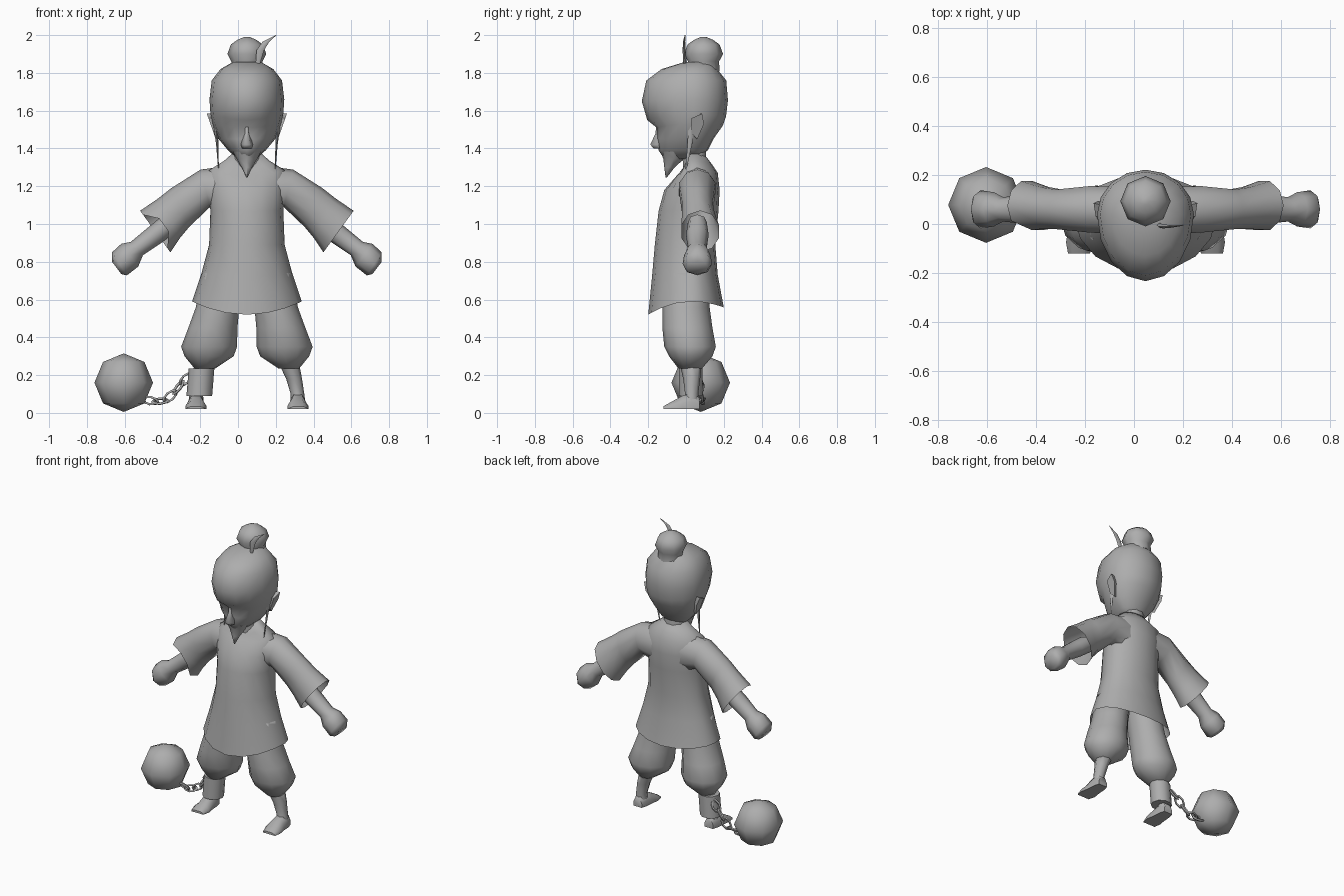
import bpy, bmesh, math
from mathutils import Vector, Quaternion

if "Cube" in bpy.data.objects:
    bpy.data.objects.remove(bpy.data.objects["Cube"])

CX = 0.047  # the figure's own symmetry line

grey = bpy.data.materials.new("plain_grey")
grey.diffuse_color = (0.42, 0.42, 0.42, 1)
grey.use_nodes = True
grey.node_tree.nodes["Principled BSDF"].inputs["Base Color"].default_value = grey.diffuse_color


def finish(ob, name, angle=80):
    ob.name = name
    ob.data.materials.clear()
    ob.data.materials.append(grey)
    bpy.ops.object.select_all(action='DESELECT')
    ob.select_set(True)
    bpy.context.view_layer.objects.active = ob
    bpy.ops.object.shade_smooth_by_angle(angle=math.radians(angle))
    return ob


def loft(name, rings, cap_start=True, cap_end=True, angle=80):
    """Skin a list of equally sized point rings."""
    bm = bmesh.new()
    rows = [[bm.verts.new(p) for p in r] for r in rings]
    n = len(rows[0])
    for a, b in zip(rows, rows[1:]):
        for i in range(n):
            j = (i + 1) % n
            bm.faces.new((a[i], a[j], b[j], b[i]))
    if cap_start:
        bm.faces.new(rows[0][::-1])
    if cap_end:
        bm.faces.new(rows[-1])
    bmesh.ops.recalc_face_normals(bm, faces=bm.faces)
    me = bpy.data.meshes.new(name)
    bm.to_mesh(me)
    bm.free()
    ob = bpy.data.objects.new(name, me)
    bpy.context.collection.objects.link(ob)
    return finish(ob, name, angle)


def level(z, rx, yf, yb, ymid=None, cx=CX, dip=0.0, n=16):
    """Horizontal egg ring; dip lowers its front (and, less, its back)."""
    ym = (yf + yb) / 2 if ymid is None else ymid
    pts = []
    for i in range(n):
        a = math.tau * i / n
        c, s = math.cos(a), math.sin(a)
        y = ym + s * ((yb - ym) if s > 0 else (ym - yf))
        pts.append(Vector((cx + rx * c, y, z - dip * s * s * (0.45 if s > 0 else 1))))
    return pts


def limb(side, top, bot, cy, ry, n=10):
    """Ring across an arm, given its upper and lower outline points (x, z)."""
    t = Vector((CX + side * top[0], cy, top[1]))
    b = Vector((CX + side * bot[0], cy, bot[1]))
    c, h = (t + b) / 2, (t - b) / 2
    return [c + h * math.cos(math.tau * i / n) + Vector((0, ry * math.sin(math.tau * i / n), 0))
            for i in range(n)]


def strip(name, pts):
    """Thin tapering strand through (x, y, z, half width in x, half depth in y)."""
    loft(name, [[Vector((x - w, y, z)), Vector((x, y - d, z)),
                 Vector((x + w, y, z)), Vector((x, y + d, z))] for x, y, z, w, d in pts])


# head with overhanging brow and sunken eye band
loft("head", [level(*r[:4], ymid=0.04, dip=r[4]) for r in (
    (1.345, .05, -.115, .06, 0), (1.39, .10, -.145, .115, 0),
    (1.45, .15, -.155, .145, 0), (1.53, .182, -.155, .195, .02),
    (1.585, .193, -.205, .212, .035), (1.66, .198, -.234, .222, .01),
    (1.76, .186, -.21, .213, 0), (1.82, .14, -.13, .165, 0),
    (1.857, .075, -.01, .15, 0))])
loft("neck", [level(1.25, .08, -.02, .13, n=10), level(1.33, .075, -.02, .11, n=10),
              level(1.43, .08, -.03, .11, n=10)])
loft("nose", [level(1.40, .026, -.175, -.11, n=6), level(1.42, .032, -.195, -.11, n=6),
              level(1.48, .015, -.165, -.11, n=6), level(1.54, .012, -.16, -.11, n=6)])
loft("beard", [level(1.385, .075, -.135, 0, n=8), level(1.345, .055, -.12, -.01, n=8),
               level(1.30, .028, -.115, -.06, n=8), level(1.245, .003, -.108, -.102, n=8)])

# topknot and its loose lock
loft("topknot", [level(z, r, .093 - r, .093 + r, n=8) for z, r in (
    (1.81, .085), (1.86, .082), (1.90, .103), (1.95, .085), (1.975, .05), (1.99, .015))])
strip("hair_lock", [(.105, -.005, 1.85, .012, .01), (.118, -.01, 1.92, .02, .008),
                    (.148, -.01, 1.965, .018, .006), (.202, -.005, 2.0, .002, .002)])

# tunic body, open at the hem
loft("tunic", [level(*r[:4], ymid=0.03, dip=r[4]) for r in (
    (1.375, .075, -.0, .11, .05), (1.335, .12, -.02, .14, .05),
    (1.285, .20, -.05, .168, .03), (1.18, .205, -.115, .178, 0),
    (1.07, .193, -.145, .172, 0), (.89, .20, -.165, .155, 0),
    (.74, .24, -.18, .168, .02), (.59, .29, -.2, .2, .07))],
     cap_start=True, cap_end=False)

for side, tag in ((-1, "right"), (1, "left")):
    # sleeve, flared and open at the cuff
    rings = [limb(side, *r) for r in (
        ((.08, 1.31), (.08, 1.03), .055, .10), ((.245, 1.288), (.195, 1.09), .06, .10),
        ((.40, 1.19), (.305, .985), .06, .085), ((.47, 1.135), (.355, .925), .065, .09),
        ((.565, 1.07), (.405, .85), .075, .105))]
    if side < 0:  # slit at the front of this cuff
        for k in (7, 8):
            rings[-1][k] += Vector((.045, 0, .035))
    loft(tag + "_sleeve", rings, cap_end=False)
    # forearm and closed fist
    loft(tag + "_forearm_and_fist", [limb(side, *r, n=8) for r in (
        ((.44, 1.05), (.36, .97), .06, .05), ((.525, .98), (.445, .905), .06, .06),
        ((.615, .905), (.55, .835), .06, .05), ((.665, .895), (.575, .775), .06, .07),
        ((.714, .85), (.635, .728), .06, .078), ((.714, .80), (.665, .735), .06, .06))])
    # ear
    outline = ((.03, 1.56), (.085, 1.585), (.095, 1.53), (.06, 1.45), (.03, 1.48))
    loft(tag + "_ear", [
        [Vector((CX + side * .15, y * .6 + .02, z)) for y, z in outline],
        [Vector((CX + side * (.165 + (z - 1.45) * .35), y, z)) for y, z in outline]], angle=40)
    # long strand in front of the ear
    strip(tag + "_sideburn", [(CX + side * .165, .03, 1.52, .012, .018),
                              (CX + side * .157, .02, 1.42, .006, .012),
                              (CX + side * .15, .0, 1.29, .002, .003)])
    # baggy trouser leg gathered below the knee, then the shin
    loft(tag + "_trouser_leg", [level(z, rx, yf, yb, cx=CX + side * c, n=12)
                                for z, c, rx, yf, yb in (
        (.74, .12, .115, -.11, .11), (.56, .155, .115, -.125, .125),
        (.45, .18, .13, -.125, .14), (.35, .20, .148, -.115, .158),
        (.30, .20, .13, -.09, .14), (.235, .222, .055, -.04, .085))])
    loft(tag + "_shin", [level(z, rx, yf, yb, cx=CX + side * c, n=8)
                         for z, c, rx, yf, yb in (
        (.27, .22, .055, -.035, .085), (.18, .25, .042, -.015, .075),
        (.10, .268, .036, -.005, .065), (.04, .27, .042, -.02, .068))])
    # foot, lofted from heel to toe
    loft(tag + "_foot", [[Vector((CX + side * (c + w * u), y, .02 + h * v))
                          for u, v in ((-1, 0), (1, 0), (1, .45), (.5, 1), (-.5, 1), (-1, .45))]
                         for y, c, w, h in ((.072, .27, .032, .06), (.03, .27, .043, .085),
                                            (-.02, .27, .046, .07), (-.075, .27, .055, .04),
                                            (-.12, .272, .045, .015))], angle=60)

# shackle around one ankle
loft("shackle", [level(.235, .068, -.04, .09, cx=-.193, n=10),
                 level(.09, .068, -.04, .09, cx=-.205, n=10)], angle=40)

# iron ball
bpy.ops.mesh.primitive_uv_sphere_add(segments=8, ring_count=4, radius=.155,
                                     location=(-.605, .078, .16))
finish(bpy.context.object, "iron_ball")

# chain links, alternately turned along a sagging path
path = [Vector(p) for p in ((-.49, .08, .07), (-.44, .08, .06), (-.385, .08, .065),
                            (-.335, .075, .11), (-.295, .07, .16), (-.25, .06, .2))]
for i, (a, b) in enumerate(zip(path, path[1:])):
    bpy.ops.mesh.primitive_torus_add(major_segments=8, minor_segments=4,
                                     major_radius=.028, minor_radius=.008,
                                     location=(a + b) / 2)
    link = bpy.context.object
    link.scale = (1.4, .85, 1)
    link.rotation_mode = 'QUATERNION'
    turn = Quaternion((1, 0, 0), math.radians(35 if i % 2 else 125))
    link.rotation_quaternion = (b - a).to_track_quat('X', 'Z') @ turn
    finish(link, "chain_link_%d" % (i + 1), 40)
